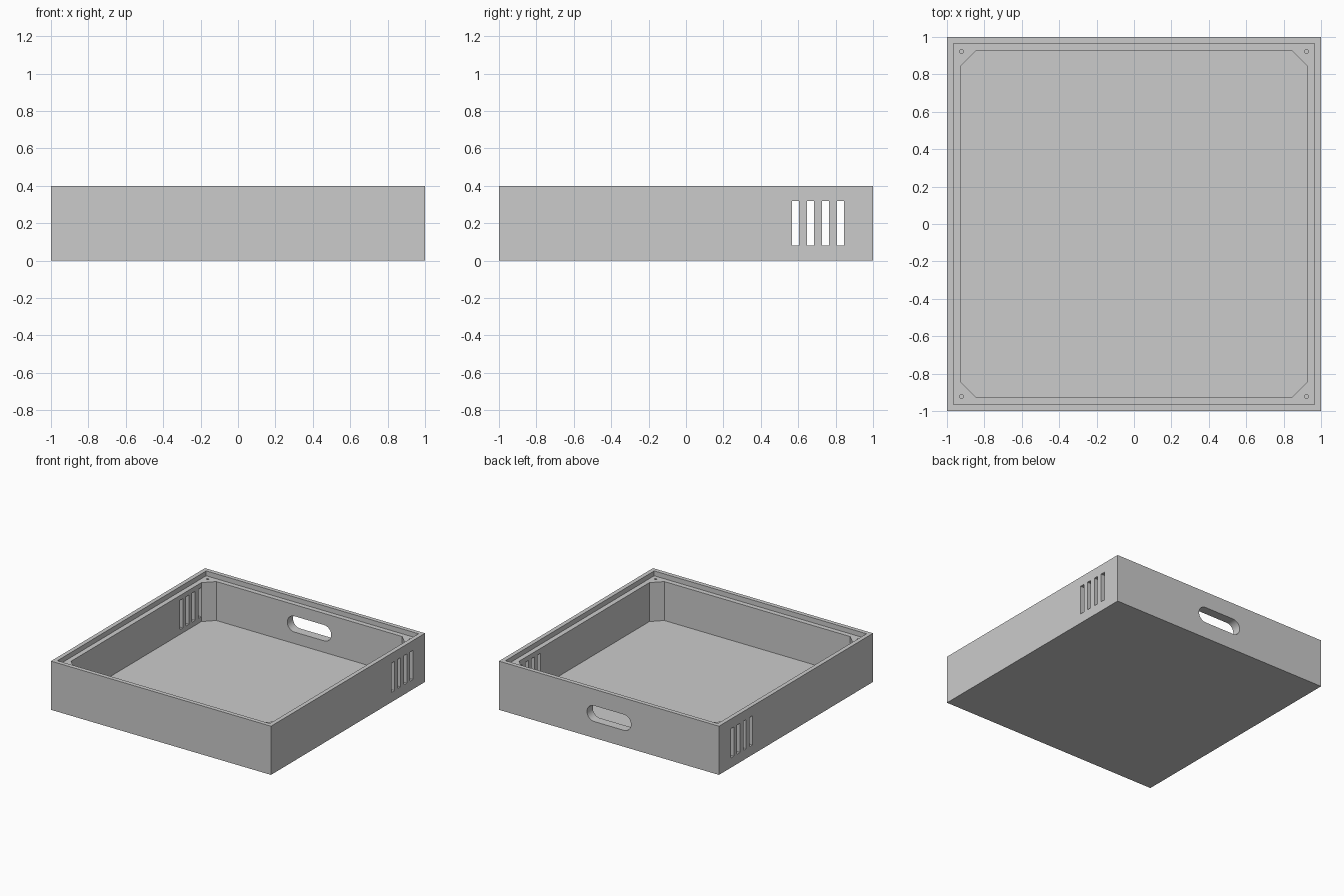
import bpy, bmesh
from math import pi, cos, sin

cube = bpy.data.objects.get("Cube")
if cube:
    bpy.data.objects.remove(cube)

HEIGHT, FLOOR, LEDGE = 0.4, 0.04, 0.36
LIP, CAVITY, CHAMFER = 0.965, 0.925, 0.08

grey = bpy.data.materials.new("plain grey")
grey.use_nodes = True
grey.diffuse_color = (0.6, 0.6, 0.6, 1)
grey.node_tree.nodes["Principled BSDF"].inputs["Base Color"].default_value = grey.diffuse_color


def prism(name, outline, low, high, axis="z"):
    """Extrude a closed 2D outline between two positions along an axis."""
    place = {"x": lambda a, b, c: (c, a, b),
             "y": lambda a, b, c: (a, c, b),
             "z": lambda a, b, c: (a, b, c)}[axis]
    bm = bmesh.new()
    bottom = [bm.verts.new(place(a, b, low)) for a, b in outline]
    top = [bm.verts.new(place(a, b, high)) for a, b in outline]
    bm.faces.new(bottom)
    bm.faces.new(top)
    for i in range(len(outline)):
        j = (i + 1) % len(outline)
        bm.faces.new((bottom[i], bottom[j], top[j], top[i]))
    bmesh.ops.recalc_face_normals(bm, faces=bm.faces)
    mesh = bpy.data.meshes.new(name)
    bm.to_mesh(mesh)
    bm.free()
    mesh.materials.append(grey)
    obj = bpy.data.objects.new(name, mesh)
    bpy.context.collection.objects.link(obj)
    return obj


def rectangle(x0, x1, y0, y1):
    return [(x0, y0), (x1, y0), (x1, y1), (x0, y1)]


def square(half):
    return rectangle(-half, half, -half, half)


def arc(cx, cy, radius, start, sweep, steps):
    return [(cx + radius * cos(start + sweep * i / steps),
             cy + radius * sin(start + sweep * i / steps)) for i in range(steps + 1)]


# Outer block
tray = prism("tray_body", square(1), 0, HEIGHT)

# Lid recess, and cavity with chamfered corners
inner = CAVITY - CHAMFER
octagon = []
for sx, sy in ((1, 1), (-1, 1), (-1, -1), (1, -1)):
    corner = [(sx * CAVITY, sy * inner), (sx * inner, sy * CAVITY)]
    octagon += corner if sx * sy > 0 else corner[::-1]
cutters = [prism("lid_recess_cutter", square(LIP), LEDGE, HEIGHT + 0.1),
           prism("cavity_cutter", octagon, FLOOR, HEIGHT + 0.1)]

# Handle slot through the back wall
RADIUS = 0.065
slot = (arc(0.2 - RADIUS, 0.2, RADIUS, -pi / 2, pi, 16)
        + arc(RADIUS - 0.2, 0.2, RADIUS, pi / 2, pi, 16))
cutters.append(prism("handle_cutter", slot, 0.8, 1.1, "y"))

# Vent slots through both side walls
for i in range(4):
    y = 0.585 + 0.08 * i
    cutters.append(prism("vent_cutter", rectangle(y - 0.019, y + 0.019, 0.08, 0.32), -1.1, 1.1, "x"))

# Screw holes in the corner ledges
for sx in (-1, 1):
    for sy in (-1, 1):
        hole = arc(sx * 0.922, sy * 0.922, 0.01, 0, 2 * pi, 16)[:-1]
        cutters.append(prism("screw_hole_cutter", hole, 0.24, LEDGE + 0.02))

for cutter in cutters:
    cut = tray.modifiers.new(cutter.name, "BOOLEAN")
    cut.operation = "DIFFERENCE"
    cut.solver = "EXACT"
    cut.object = cutter

# Apply the cuts and discard the cutters
graph = bpy.context.evaluated_depsgraph_get()
result = bpy.data.meshes.new_from_object(tray.evaluated_get(graph))
tray.modifiers.clear()
tray.data = result
for cutter in cutters:
    bpy.data.objects.remove(cutter)

# Smooth only the rounded handle ends and holes
bpy.ops.object.select_all(action="DESELECT")
tray.select_set(True)
bpy.context.view_layer.objects.active = tray
bpy.ops.object.shade_smooth_by_angle(angle=pi / 6)
